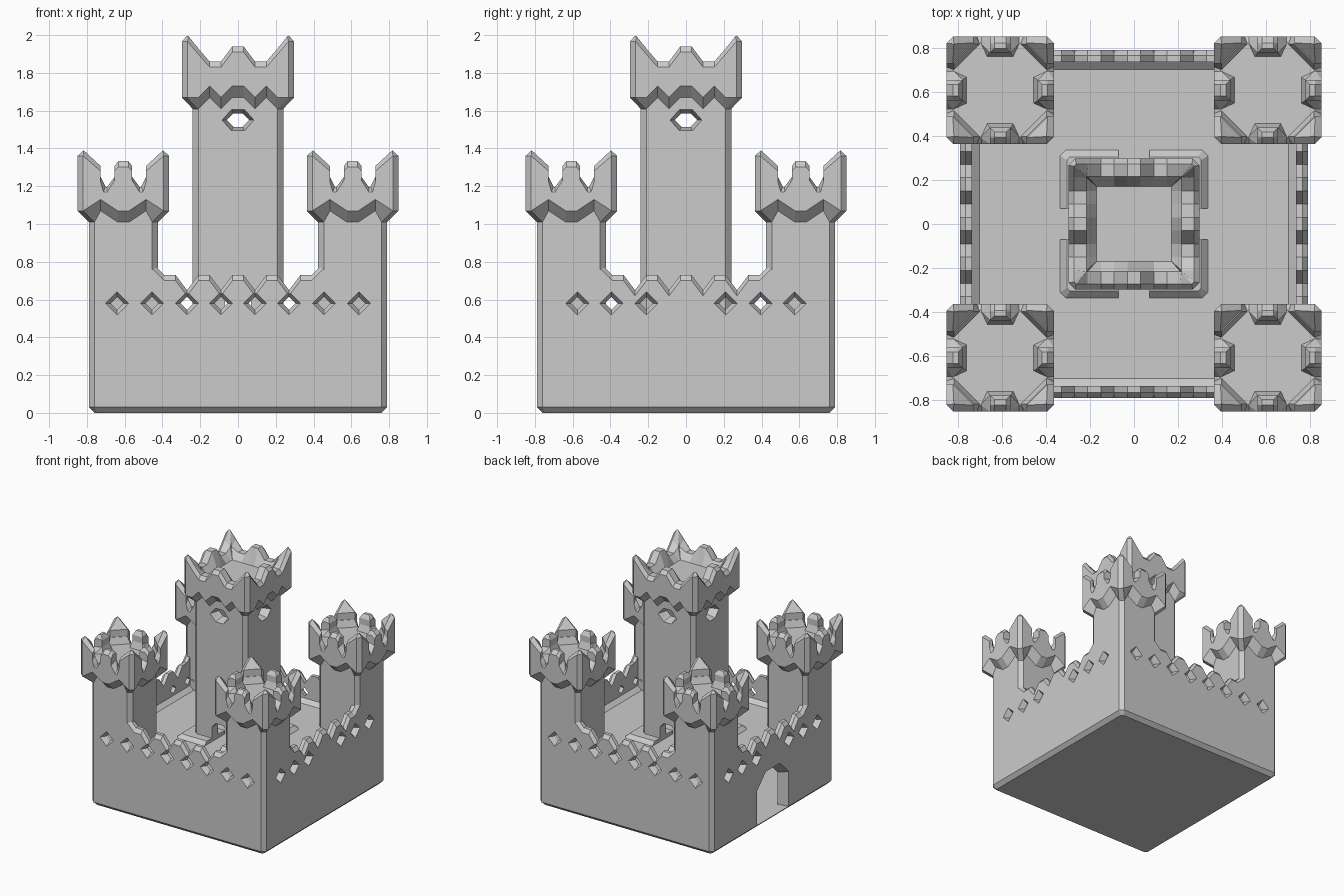
import bpy, bmesh, math
from mathutils import Vector, Matrix

if "Cube" in bpy.data.objects:
    bpy.data.objects.remove(bpy.data.objects["Cube"])

stone = bpy.data.materials.new("stone_grey")
stone.diffuse_color = (0.6, 0.6, 0.6, 1)
stone.use_nodes = True
stone.node_tree.nodes["Principled BSDF"].inputs["Base Color"].default_value = stone.diffuse_color


def finish(bm, name):
    bmesh.ops.remove_doubles(bm, verts=bm.verts, dist=0.0005)
    bmesh.ops.dissolve_degenerate(bm, edges=bm.edges, dist=0.0005)
    bmesh.ops.recalc_face_normals(bm, faces=bm.faces)
    mesh = bpy.data.meshes.new(name)
    bm.to_mesh(mesh)
    bm.free()
    ob = bpy.data.objects.new(name, mesh)
    bpy.context.collection.objects.link(ob)
    mesh.materials.append(stone)
    return ob


def level(z, u):
    """Height at distance u from the middle of a side: a number or (u, z) points."""
    if not isinstance(z, (list, tuple)):
        return z
    for (u0, z0), (u1, z1) in zip(z, z[1:]):
        if u <= u1:
            t = max(0, (u - u0) / (u1 - u0))
            return z0 + t * (z1 - z0)
    return z[-1][1]


def shift(z, d):
    return [(u, h + d) for u, h in z]


def ring_loft(bm, rings, us, cx=0, cy=0):
    """Stack square rings (half width, corner limit, height) into a closed solid."""
    full = [-u for u in reversed(us)] + list(us)
    loops = []
    for half, lim, z in rings:
        loop = []
        for k in range(4):
            rot = Matrix.Rotation(k * math.pi / 2, 3, 'Z')
            for u in full:
                p = rot @ Vector((max(-lim, min(lim, u)), -half, level(z, abs(u))))
                loop.append(bm.verts.new(p + Vector((cx, cy, 0))))
        loops.append(loop)
    n = len(loops[0])
    for a, b in zip(loops, loops[1:]):
        for i in range(n):
            j = (i + 1) % n
            bm.faces.new((a[i], a[j], b[j], b[i]))
    bm.faces.new(loops[0][::-1])
    bm.faces.new(loops[-1])


def hull(bm, pts):
    verts = [bm.verts.new(p) for p in pts]
    res = bmesh.ops.convex_hull(bm, input=verts)
    junk = {v for v in res["geom_interior"] + res["geom_unused"]
            if isinstance(v, bmesh.types.BMVert)}
    bmesh.ops.delete(bm, geom=list(junk), context='VERTS')


def turned(pts, k, cx=0, cy=0):
    rot = Matrix.Rotation(k * math.pi / 2, 3, 'Z')
    return [rot @ Vector(p) + Vector((cx, cy, 0)) for p in pts]


def cut(ob, cutter):
    mod = ob.modifiers.new("cut", 'BOOLEAN')
    mod.operation, mod.solver, mod.object = 'DIFFERENCE', 'EXACT', cutter
    bpy.context.view_layer.objects.active = ob
    bpy.ops.object.modifier_apply(modifier=mod.name)


def hull_cutter(name, *shapes):
    bm = bmesh.new()
    for s in shapes:
        hull(bm, s)
    ob = finish(bm, name)
    ob.hide_render = True
    return ob


def box_pts(h, z0, z1):
    return [(x, y, z) for x in (-h, h) for y in (-h, h) for z in (z0, z1)]


# Base block, courtyard floor and notched curtain walls
crest = [(.03, .73), (.09, .65), (.15, .73), (.21, .73), (.27, .65),
         (.33, .73), (.39, .73), (.45, .79)]
bm = bmesh.new()
ring_loft(bm, [(.76, .745, 0), (.79, .76, .03), (.79, .76, shift(crest, -.03)),
               (.765, .745, crest), (.735, .735, crest),
               (.735, .735, .53), (.70, .70, .50)],
          [u for u, h in crest] + [.79])
walls = finish(bm, "curtain_walls")

# Corner tower shafts and their flared crowns
C = .607
teeth = [(.03, 1.07), (.12, 1.13), (.213, 1.07)]
shafts = []
for cx in (-C, C):
    for cy in (-C, C):
        bm = bmesh.new()
        ring_loft(bm, [(.183, .153, .45), (.183, .153, 1.1)], [.153], cx, cy)
        shafts.append(finish(bm, "tower_shaft"))
        bm = bmesh.new()
        ring_loft(bm, [(.1, .1, 1.06), (.183, .153, shift(teeth, -.06)),
                       (.243, .213, teeth), (.243, .213, 1.17), (.215, .205, 1.196)],
                  [.03, .12, .213], cx, cy)
        finish(bm, "tower_crown")
        # Corner spikes and middle merlons
        bm = bmesh.new()
        for k in range(4):
            foot = [(.09, .21, 1.19), (.12, .21, 1.25), (.12, .243, 1.22),
                    (.105, .243, 1.17), (.213, .243, 1.17), (.213, .243, 1.25)]
            spike = [(.12, .215, 1.19), (.12, .215, 1.307), (.12, .243, 1.28),
                     (.12, .243, 1.17), (.213, .243, 1.17), (.213, .243, 1.36)]
            for pts in (foot, spike):
                pts = pts + [(y, x, z) for x, y, z in pts]
                if pts[1][2] > 1.3:
                    pts.append((.21, .21, 1.39))
                hull(bm, turned(pts, k, cx, cy))
            for half in ([(.09, .215, 1.19), (.047, .17, 1.249), (.06, .15, 1.19),
                          (.085, .243, 1.17), (.047, .243, 1.23)],
                         [(.047, .17, 1.19), (.047, .17, 1.30), (.026, .19, 1.333),
                          (.026, .215, 1.333), (.047, .215, 1.307),
                          (.047, .243, 1.28), (.026, .243, 1.303), (.047, .243, 1.18)]):
                pts = half + [(-x, y, z) for x, y, z in half]
                hull(bm, turned(pts, k, cx, cy))
        finish(bm, "tower_battlements")

# Central keep with plinth and crown
bm = bmesh.new()
ring_loft(bm, [(.24, .21, .48), (.24, .21, 1.70)], [.21])
keep = finish(bm, "keep_shaft")
bm = bmesh.new()
ring_loft(bm, [(.335, .31, .49), (.335, .31, .50), (.305, .29, .53)], [.31])
plinth = finish(bm, "keep_plinth")
fangs = [(.03, 1.73), (.09, 1.67), (.15, 1.73), (.21, 1.67), (.267, 1.67)]
top = [(.03, 1.94), (.09, 1.86), (.15, 1.86), (.267, 1.995)]
inner = [(.03, 1.94), (.09, 1.86), (.15, 1.86), (.267, 1.92)]
bm = bmesh.new()
ring_loft(bm, [(.15, .15, 1.66), (.24, .21, shift(fangs, -.06)), (.297, .267, fangs),
               (.297, .267, shift(top, -.03)), (.272, .262, top),
               (.215, .215, inner), (.17, .17, 1.81)], [u for u, h in fangs])
finish(bm, "keep_crown")

# Hollow hall under the courtyard, then the arched gate on the left side
gate = [(.2, .03), (.2, .31), (.09, .42), (-.09, .42), (-.2, .31), (-.2, .03)]
hall = hull_cutter("hall_cutter", box_pts(.70, .03, .47))
gate_cut = hull_cutter("gate_cutter", [(x, y * s, .03 + (z - .03) * s)
                                       for x, s in ((-.80, 1.03), (-.66, .90)) for y, z in gate])

# Diamond loopholes around the walls
holes = []
for k in range(4):
    row = (.09, .27, .455, .64) if k % 2 == 0 else (.21, .395, .575)
    for u in row:
        for s in (-1, 1):
            pts = [(s * u + dx * r, d, .58 + dz * r)
                   for d, r in ((-.80, .068), (-.75, .034), (-.695, .034))
                   for dx, dz in ((1, 0), (-1, 0), (0, 1), (0, -1))]
            # outer funnel and straight bore
            holes.append(turned(pts[:8], k))
            holes.append(turned([(x, y + .0, z) for x, y, z in pts[4:]], k))
funnels = hull_cutter("loophole_funnels", *holes[0::2])
bores = hull_cutter("loophole_bores", *[[(p - (p.xy.normalized() * .0).to_3d()) for p in h]
                                        for h in holes[1::2]])
for c in (hall, gate_cut, funnels, bores):
    cut(walls, c)
for shaft in shafts:
    for c in (funnels, bores):
        cut(shaft, c)

# Hollow keep with doorways and six-sided windows on all sides
door = [(.07, .4), (.07, .62), (.035, .66), (-.035, .66), (-.07, .62), (-.07, .4)]
slots = [(.4, [(x, z) for x, z in door])]
room = hull_cutter("room_cutter", box_pts(.16, .50, 1.64))
cut(keep, room)
helpers = [hall, gate_cut, funnels, bores, room]
for k in range(2):
    d = hull_cutter("door_cutter", turned([(x, y, z) for x, z in door for y in (-.4, .4)], k))
    cut(keep, d)
    cut(plinth, d)
    helpers.append(d)
for k in range(4):
    win = [(x * a, y, 1.55 + z * b) for y, a, b in ((-.25, 1.03, 1.05), (-.20, .62, .55), (-.14, .62, .55))
           for x, z in ((.085, 0), (-.085, 0), (.035, .055), (-.035, .055),
                        (.035, -.055), (-.035, -.055))]
    w = hull_cutter("window_cutter", turned(win, k))
    cut(keep, w)
    helpers.append(w)

for h in helpers:
    bpy.data.objects.remove(h, do_unlink=True)
